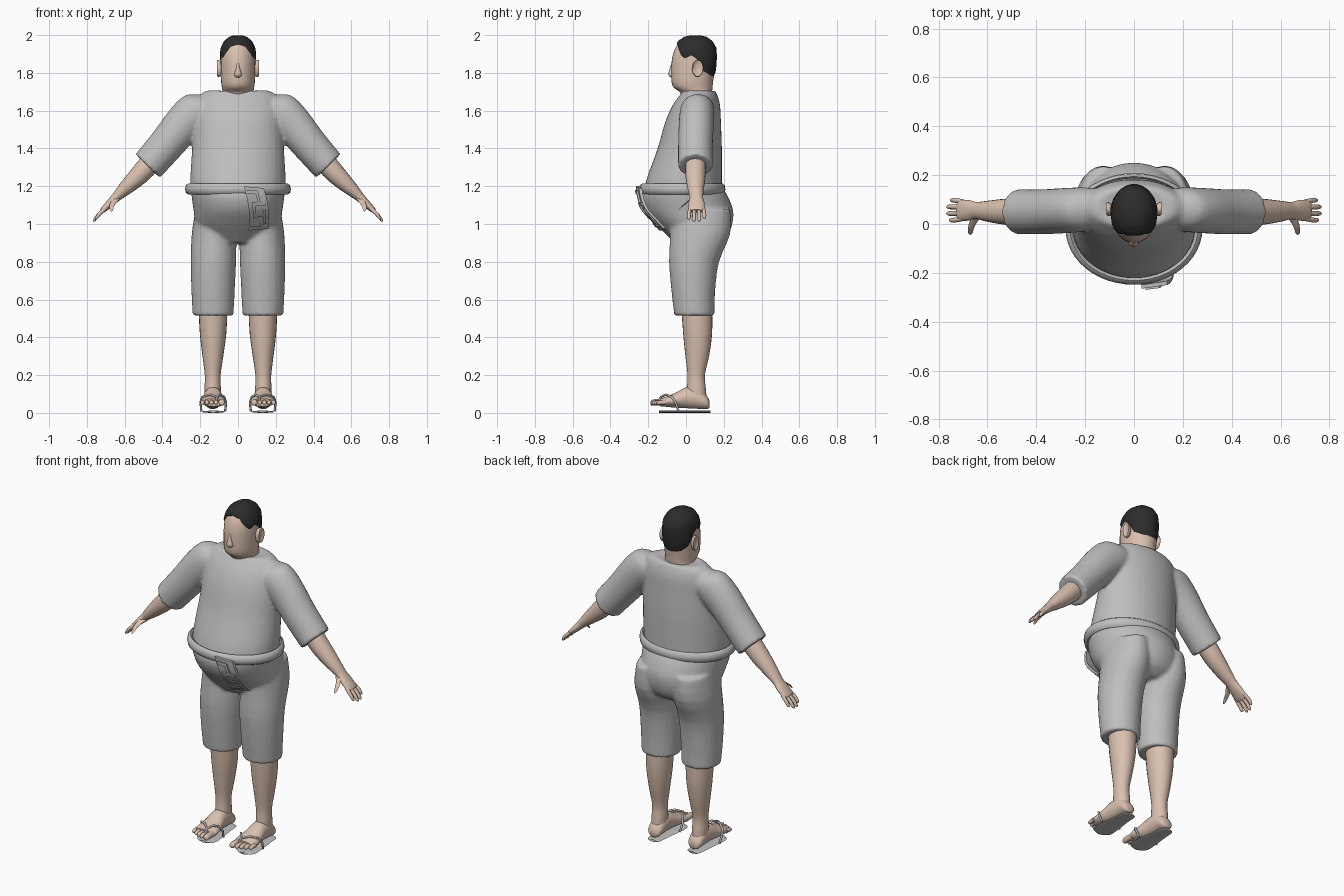
import bpy, bmesh, math
from mathutils import Vector

cube = bpy.data.objects.get("Cube")
if cube:
    bpy.data.objects.remove(cube)

X, Y, Z = Vector((1, 0, 0)), Vector((0, 1, 0)), Vector((0, 0, 1))


def material(name, r, g, b):
    m = bpy.data.materials.new(name)
    m.use_nodes = True
    m.diffuse_color = (r, g, b, 1)
    m.node_tree.nodes["Principled BSDF"].inputs["Base Color"].default_value = (r, g, b, 1)
    return m


cloth = material("grey_cloth", .52, .52, .52)
skin = material("skin", .70, .53, .43)
black = material("black_hair", .025, .025, .025)


def finish(name, bm, mat, angle=45, remesh=False):
    """Turn a bmesh into a shaded object, optionally fusing its volumes."""
    bmesh.ops.recalc_face_normals(bm, faces=bm.faces)
    me = bpy.data.meshes.new(name)
    bm.to_mesh(me)
    bm.free()
    me.materials.append(mat)
    for p in me.polygons:
        p.use_smooth = True
    me.set_sharp_from_angle(angle=math.radians(angle))
    ob = bpy.data.objects.new(name, me)
    bpy.context.collection.objects.link(ob)
    if remesh:
        r = ob.modifiers.new("fuse", "REMESH")
        r.mode, r.voxel_size, r.use_smooth_shade = "VOXEL", .01, True
        s = ob.modifiers.new("soften", "SMOOTH")
        s.factor, s.iterations = .5, 5
    return ob


def spline(rows, t):
    """Catmull-Rom value of a list of tuples at position t."""
    i = min(int(t), len(rows) - 2)
    f = t - i
    a, b, c, d = (rows[max(0, min(len(rows) - 1, i + k))] for k in (-1, 0, 1, 2))
    return [q + f * (r - p + f * (2*p - 5*q + 4*r - s + f * (3*(q - r) + s - p))) / 2
            for p, q, r, s in zip(a, b, c, d)]


def tube(bm, rows, u, v, n=24, steps=3, side=1, loop=False):
    """Loft ellipses; each row is x, y, z, radius along u, radius along v."""
    if steps > 1:
        rows = [spline(rows, k / steps) for k in range((len(rows) - 1) * steps + 1)]
    rings = []
    for x, y, z, ru, rv in rows:
        ring = []
        for k in range(n):
            a = math.tau * k / n
            p = Vector((x, y, z)) + u * ru * math.cos(a) + v * rv * math.sin(a)
            p.x *= side
            ring.append(bm.verts.new(p))
        rings.append(ring)
    pairs = list(zip(rings, rings[1:]))
    if loop:
        pairs.append((rings[-1], rings[0]))
    else:
        bm.faces.new(rings[0])
        bm.faces.new(rings[-1])
    for a, b in pairs:
        for k in range(n):
            j = (k + 1) % n
            bm.faces.new((a[k], a[j], b[j], b[k]))


def level(z, front, back, rx, x=0):
    """Horizontal ring given by its front and back limits."""
    return x, (front + back) / 2, z, rx, (back - front) / 2


SIDES = (("left", 1), ("right", -1))
ARM_UP = Vector((.72, 0, .7))

# Shirt: torso and both sleeves fused
bm = bmesh.new()
tube(bm, [level(1.17, -.225, .19, .25), level(1.25, -.205, .19, .252),
          level(1.4, -.15, .19, .243), level(1.54, -.11, .185, .235),
          level(1.63, -.07, .18, .225), level(1.685, -.03, .165, .2),
          level(1.708, -.015, .15, .15), level(1.70, -.01, .14, .1)], X, Y, 40)
for _, s in SIDES:
    tube(bm, [(.14, .065, 1.625, .075, .085), (.2, .06, 1.605, .09, .11),
              (.28, .055, 1.54, .093, .104), (.38, .05, 1.42, .092, .095),
              (.478, .05, 1.307, .092, .09)], Y, ARM_UP, side=s)
finish("shirt", bm, cloth, remesh=True)

# Trousers: overhanging belly, seat and both legs fused
bm = bmesh.new()
tube(bm, [level(1.19, -.235, .195, .25), level(1.14, -.245, .225, .245),
          level(1.07, -.22, .25, .235), level(1, -.16, .245, .225),
          level(.94, -.1, .22, .19), level(.9, -.06, .17, .12)], X, Y, 40)
for _, s in SIDES:
    tube(bm, [level(1.08, -.09, .235, .1, .125), level(.95, -.085, .235, .118, .127),
              level(.8, -.09, .175, .12, .13), level(.65, -.078, .155, .115, .132),
              level(.515, -.062, .15, .108, .132)], X, Y, side=s)
finish("trousers", bm, cloth, remesh=True)

# Belt: closed band with a rounded section
bm = bmesh.new()
section = ((1.155, .262), (1.165, .276), (1.185, .28), (1.205, .276),
           (1.215, .262), (1.205, .25), (1.165, .25))
tube(bm, [level(z, .02 - r * .96, r * .78 - .01, r) for z, r in section],
     X, Y, 48, 1, loop=True)
finish("belt", bm, cloth, 60)

# Hanging sash end: curved plate over the belly with raised folds
DROP = [(1.195, -.262), (1.14, -.256), (1.08, -.235), (1.02, -.185), (.97, -.14)]


def sash_point(u, v, lift):
    z, y = spline(DROP, v * (len(DROP) - 1))
    x = .03 + .105 * u + .03 * math.sin(v * 2.2)
    return Vector((x, y + .9 * x * x - lift, z + .02 * (u - .5) * (v - .5)))


def sash_patch(bm, u0, u1, v0, v1, low, high, n=6):
    rows = []
    for k in range(n + 1):
        v = v0 + (v1 - v0) * k / n
        rows.append([bm.verts.new(sash_point(u, v, h)) for u, h in
                     ((u0, low), (u0, high), (u1, high), (u1, low))])
    for a, b in zip(rows, rows[1:]):
        for k in range(4):
            j = (k + 1) % 4
            bm.faces.new((a[k], a[j], b[j], b[k]))
    bm.faces.new(rows[0])
    bm.faces.new(rows[-1])


bm = bmesh.new()
sash_patch(bm, 0, 1, 0, 1, -.012, .004, 12)
for u0, u1, v0, v1 in ((.1, .6, .1, .18), (.5, .65, .1, .4), (.2, .9, .36, .44),
                       (.2, .35, .44, .7), (.35, .75, .6, .68), (.7, .85, .5, .85),
                       (.1, .6, .82, .9)):
    sash_patch(bm, u0, u1, v0, v1, 0, .011)
finish("sash_end", bm, cloth, 30)

# Head and neck
SKULL = [(1.72, -.062, .14, .085), (1.75, -.076, .143, .089), (1.82, -.078, .153, .091),
         (1.88, -.073, .157, .091), (1.93, -.057, .153, .084), (1.965, -.032, .13, .065),
         (1.985, 0, .1, .038), (1.992, .035, .065, .012)]
bm = bmesh.new()
tube(bm, [level(1.65, -.02, .14, .09), level(1.695, -.03, .138, .083)]
     + [level(*row) for row in SKULL], X, Y, 32)
finish("head", bm, skin, 60)


# Hair: cap that follows the skull down to a shaped hairline
def lookup(rows, key):
    for a, b in zip(rows, rows[1:]):
        if key <= b[0]:
            f = (key - a[0]) / (b[0] - a[0])
            return [p + (q - p) * f for p, q in zip(a, b)]
    return rows[-1]


HAIRLINE = [(0, 1.948), (30, 1.935), (50, 1.89), (65, 1.868), (82, 1.888),
            (100, 1.865), (118, 1.80), (145, 1.775), (180, 1.77)]
bm = bmesh.new()
count, rows = 48, 12
grid = []
for r in range(rows + 1):
    ring = []
    for k in range(count):
        turn = math.tau * k / count
        low = lookup(HAIRLINE, math.degrees(min(turn, math.tau - turn)))[1]
        z, front, back, rx = lookup(SKULL, low + (1.992 - low) * math.sin(r / rows * math.pi / 2))
        puff = -.004 if r == 0 else .007
        ring.append(bm.verts.new((math.sin(turn) * (rx + puff), (front + back) / 2
                                  - math.cos(turn) * ((back - front) / 2 + puff), z + puff)))
    grid.append(ring)
for a, b in zip(grid, grid[1:]):
    for k in range(count):
        j = (k + 1) % count
        bm.faces.new((a[k], a[j], b[j], b[k]))
bm.faces.new(grid[-1])
finish("hair", bm, black, 80)

# Nose
bm = bmesh.new()
tube(bm, [(0, -.072, 1.85, .006, .006), (0, -.076, 1.82, .011, .012),
          (0, -.077, 1.79, .02, .018), (0, -.07, 1.775, .012, .01)], X, Y, 10)
finish("nose", bm, skin)

for label, s in SIDES:
    # Ear: outer shell with a hollowed middle
    bm = bmesh.new()
    tube(bm, [(.085, .055, 1.82, .02, .035), (.1, .06, 1.823, .028, .044),
              (.112, .064, 1.825, .026, .042), (.106, .062, 1.825, .014, .026)],
         Y, Z, 16, side=s)
    finish(label + "_ear", bm, skin, 60)

    # Forearm and palm
    bm = bmesh.new()
    tube(bm, [(.44, .05, 1.35, .055, .057), (.52, .05, 1.262, .054, .052),
              (.6, .052, 1.185, .043, .037), (.645, .055, 1.142, .035, .025),
              (.675, .056, 1.112, .042, .021), (.71, .056, 1.078, .043, .016),
              (.72, .056, 1.068, .038, .012)], Y, ARM_UP, 20, side=s)
    finish(label + "_forearm", bm, skin, 60)

    # Fingers and thumb
    bm = bmesh.new()
    for k, reach in enumerate((.045, .056, .055, .04)):
        y = .022 + .023 * k
        end = y + (k - 1.5) * .004
        tube(bm, [(.7, y, 1.085, .01, .011), (.712 + reach * .5, end, 1.075 - reach * .5, .01, .01),
                  (.71 + reach * .88, end, 1.072 - reach * .9, .009, .008),
                  (.711 + reach, end, 1.07 - reach, .004, .003)], Y, ARM_UP, 10, side=s)
    tube(bm, [(.64, .035, 1.14, .018, .016), (.66, .005, 1.115, .015, .016),
              (.668, -.02, 1.095, .012, .013), (.67, -.036, 1.078, .009, .01),
              (.67, -.042, 1.07, .003, .004)], X, Vector((0, .6, .8)), 10, side=s)
    finish(label + "_fingers", bm, skin, 60)

    # Lower leg
    bm = bmesh.new()
    tube(bm, [level(.56, -.025, .14, .077, .132), level(.42, -.015, .138, .07, .132),
              level(.3, -.003, .122, .055, .133), level(.2, .008, .1, .042, .134),
              level(.13, .005, .105, .043, .134), level(.07, .005, .11, .042, .134)],
         X, Y, side=s)
    finish(label + "_lower_leg", bm, skin, 60)

    # Foot with five toes
    bm = bmesh.new()
    tube(bm, [(.133, .124, .045, .02, .018), (.133, .11, .055, .04, .035),
              (.133, .06, .078, .046, .056), (.133, 0, .08, .05, .055),
              (.132, -.05, .068, .059, .041), (.13, -.1, .06, .066, .028),
              (.13, -.135, .055, .06, .02)], X, Z, side=s)
    for k, tip in enumerate((-.188, -.186, -.178, -.168, -.155)):
        size = .018 if k == 0 else .0125
        x = .086 if k == 0 else .092 + .024 * k
        tube(bm, [(x, -.11, .055, size, size), (x, tip + .025, .056, size, size),
                  (x, tip + .006, .053, size * .85, size * .8), (x, tip, .052, size * .4, size * .4)],
             X, Z, 10, side=s)
    finish(label + "_foot", bm, skin, 60)

    # Sandal sole: thin slab shaped like a footprint
    bm = bmesh.new()
    tube(bm, [(.132, .13, .006, .02, .006), (.132, .115, .006, .04, .006),
              (.132, .04, .006, .047, .006), (.131, -.05, .006, .058, .006),
              (.13, -.11, .006, .06, .006), (.13, -.135, .006, .04, .006),
              (.13, -.143, .006, .015, .006)], X, Z, 12, side=s)
    finish(label + "_sole", bm, cloth)

    # Sandal strap: two arms meeting behind the big toe
    curve = bpy.data.curves.new(label + "_strap", "CURVE")
    curve.dimensions, curve.bevel_depth, curve.bevel_resolution = "3D", .006, 2
    curve.use_fill_caps = True
    for edge in (-1, 1):
        mid = .112
        reach = .063 if edge > 0 else .03
        path = [(mid, -.155, .05), (mid, -.132, .085), (mid + edge * reach * .6, -.105, .097),
                (.131 + edge * .058, -.075, .085), (.131 + edge * .068, -.055, .055),
                (.131 + edge * .063, -.04, .01)]
        sp = curve.splines.new("POLY")
        sp.points.add(len(path) - 1)
        for pt, (x, y, z) in zip(sp.points, path):
            pt.co = (x * s, y, z, 1)
    curve.materials.append(cloth)
    bpy.context.collection.objects.link(bpy.data.objects.new(label + "_strap", curve))
